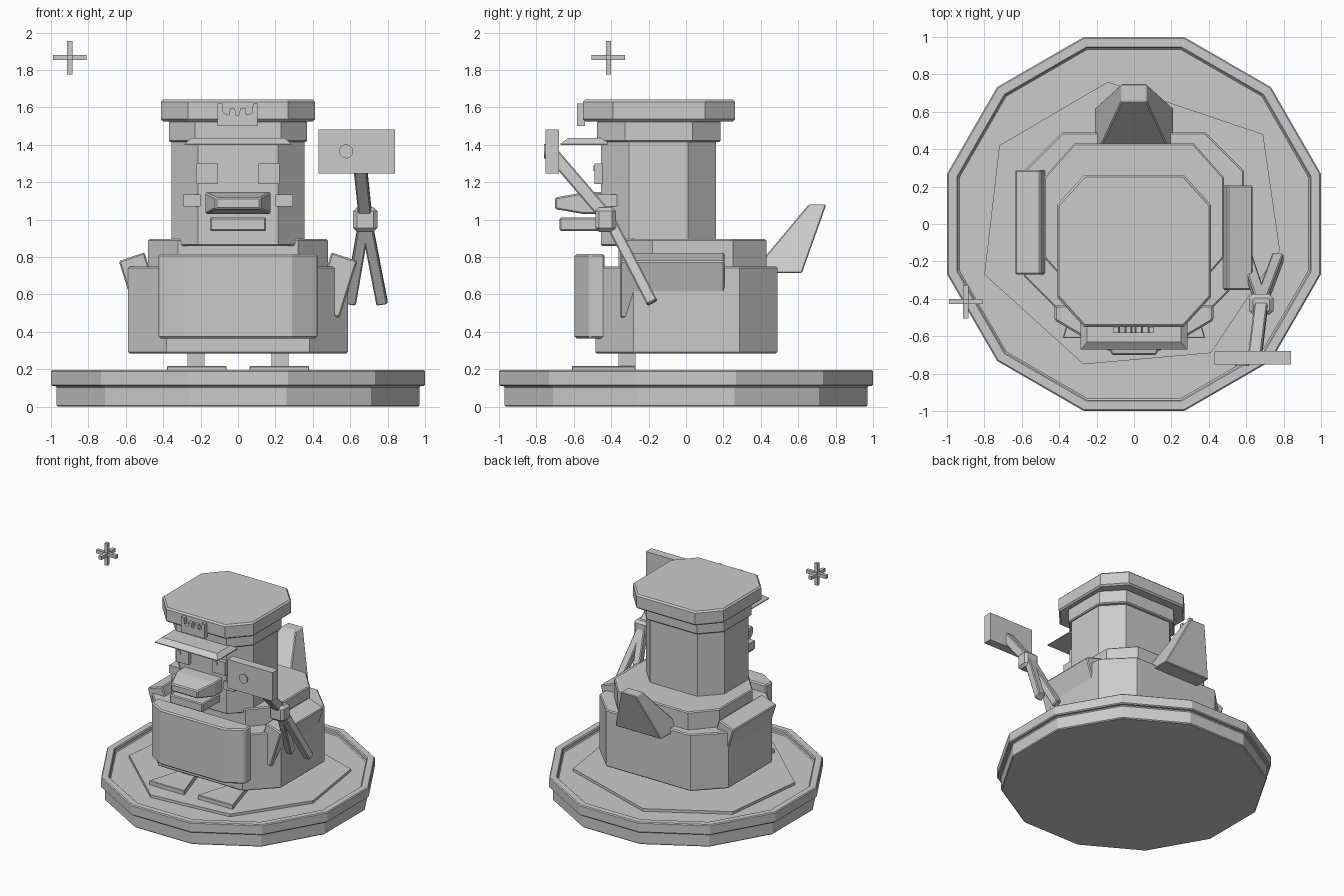
import bpy, bmesh, math
from mathutils import Vector

if "Cube" in bpy.data.objects:
    bpy.data.objects.remove(bpy.data.objects["Cube"])

GREY = bpy.data.materials.new("plain_grey")
GREY.diffuse_color = (0.6, 0.6, 0.6, 1)
GREY.use_nodes = True
GREY.node_tree.nodes["Principled BSDF"].inputs["Base Color"].default_value = GREY.diffuse_color


def loft(name, rings, bevel=0.0):
    """Join rings of 3D points into a closed solid, capped at both ends."""
    bm = bmesh.new()
    vs = [[bm.verts.new(p) for p in ring] for ring in rings]
    n = len(vs[0])
    for a, b in zip(vs, vs[1:]):
        for i in range(n):
            j = (i + 1) % n
            bm.faces.new((a[i], a[j], b[j], b[i]))
    bm.faces.new(vs[0])
    bm.faces.new(vs[-1])
    bmesh.ops.recalc_face_normals(bm, faces=bm.faces)
    me = bpy.data.meshes.new(name)
    bm.to_mesh(me)
    bm.free()
    me.materials.append(GREY)
    ob = bpy.data.objects.new(name, me)
    bpy.context.collection.objects.link(ob)
    if bevel:
        m = ob.modifiers.new("Bevel", 'BEVEL')
        m.width = bevel
        m.segments = 1
        m.limit_method = 'ANGLE'
        m.angle_limit = math.radians(50)
    return ob


def prism(name, pts, z0, z1, bevel=0.0):
    return loft(name, [[(x, y, z) for x, y in pts] for z in (z0, z1)], bevel)


def front_prism(name, pts, y0, y1, bevel=0.0):
    return loft(name, [[(x, y, z) for x, z in pts] for y in (y0, y1)], bevel)


def rect(x0, x1, y0, y1):
    return [(x0, y0), (x1, y0), (x1, y1), (x0, y1)]


def box(name, x, y, z, bevel=0.0):
    return prism(name, rect(*x, *y), *z, bevel)


def octagon(hx, y0, y1, cx, cy):
    """Rectangle with cut corners."""
    return [(-hx + cx, y0), (hx - cx, y0), (hx, y0 + cy), (hx, y1 - cy),
            (hx - cx, y1), (-hx + cx, y1), (-hx, y1 - cy), (-hx, y0 + cy)]


def polygon(n, r, turn=0.0):
    return [(r * math.cos(turn + math.tau * i / n), r * math.sin(turn + math.tau * i / n))
            for i in range(n)]


def bar(name, p, q, w, bevel=0.0):
    """Square bar between two points."""
    p, q = Vector(p), Vector(q)
    d = (q - p).normalized()
    u = Vector((1, 0, 0))
    u = (u - d * u.dot(d)).normalized() * w / 2
    v = d.cross(u)
    return loft(name, [[c + u + v, c - u + v, c - u - v, c + u - v] for c in (p, q)], bevel)


# twelve-sided base with a raised rim
steps = [(0.97, 0), (0.97, 0.11), (1, 0.11), (1, 0.195), (0.94, 0.195), (0.94, 0.16)]
loft("base", [[(x, y, z) for x, y in polygon(12, a / math.cos(math.pi / 12), math.pi / 12)]
              for a, z in steps], 0.007)

# irregular ground patch
prism("ground_patch", [(0.78, -0.14), (0.69, 0.48), (-0.14, 0.76), (-0.72, 0.42),
                       (-0.80, -0.27), (-0.27, -0.75), (0.41, -0.69)], 0.15, 0.182)

# body, shoulders and belly plate
prism("body", octagon(0.587, -0.485, 0.49, 0.205, 0.205), 0.285, 0.75, 0.008)
prism("shoulders", octagon(0.48, -0.36, 0.43, 0.16, 0.18), 0.74, 0.895, 0.008)
prism("belly", [(-0.425, -0.435), (-0.425, -0.515), (-0.29, -0.595),
                (0.29, -0.595), (0.425, -0.515), (0.425, -0.435)], 0.365, 0.815, 0.01)

# head, cap band and cap
prism("head", octagon(0.355, -0.455, 0.16, 0.14, 0.15), 0.86, 1.42, 0.006)
prism("cap_band", octagon(0.37, -0.475, 0.185, 0.14, 0.15), 1.415, 1.53, 0.008)
prism("cap", octagon(0.412, -0.55, 0.262, 0.145, 0.16), 1.525, 1.642, 0.012)

# cap brim, narrower on top
loft("brim", [[(x, y, 1.398) for x, y in rect(-0.285, 0.285, -0.672, -0.42)],
              [(x, y, 1.405) for x, y in rect(-0.285, 0.285, -0.672, -0.42)],
              [(x, y, 1.436) for x, y in rect(-0.25, 0.25, -0.63, -0.42)]])

# notched cap badge
badge = [(-0.11, 1.5), (0.105, 1.5), (0.105, 1.62), (0.08, 1.62), (0.075, 1.57),
         (0.045, 1.56), (0.04, 1.595), (0.012, 1.595), (0.006, 1.56), (-0.012, 1.56),
         (-0.016, 1.595), (-0.042, 1.595), (-0.048, 1.56), (-0.078, 1.57),
         (-0.083, 1.62), (-0.11, 1.62)]
front_prism("cap_badge", badge, -0.583, -0.54)

# beak
loft("upper_beak", [[(x, -0.44, z) for x, z in rect(-0.175, 0.175, 1.03, 1.148)],
                    [(x, -0.55, z) for x, z in rect(-0.175, 0.175, 1.03, 1.145)],
                    [(x, -0.70, z) for x, z in rect(-0.12, 0.12, 1.056, 1.118)]], 0.008)
box("lower_beak", (-0.15, 0.15), (-0.675, -0.44), (0.94, 1.01), 0.007)

# tail
loft("tail", [[(x, y, 0.715) for x, y in rect(-0.21, 0.21, 0.35, 0.62)],
              [(x, y, 1.08) for x, y in rect(-0.067, 0.067, 0.655, 0.75)]], 0.006)

# paired parts
for side, s in (("left", -1), ("right", 1)):
    def span(a, b):
        return tuple(sorted((s * a, s * b)))

    # legs and wedge feet
    box(side + "_leg", span(0.18, 0.27), (-0.36, -0.27), (0.18, 0.30))
    prism(side + "_foot", [(s * 0.06, -0.61), (s * 0.38, -0.61),
                           (s * 0.28, -0.27), (s * 0.17, -0.27)], 0.178, 0.217, 0.004)

    # tilted wing, the right one set further forward
    y0, y1 = (-0.27, 0.29) if s < 0 else (-0.352, 0.207)
    wing = [(0.50, 0.825), (0.637, 0.778), (0.542, 0.475), (0.405, 0.518)]
    front_prism(side + "_wing", [(s * x, z) for x, z in wing], y0, y1, 0.008)

    # eye, pupil and cheek
    box(side + "_eye", span(0.11, 0.222), (-0.488, -0.44), (1.19, 1.3))
    px = -0.193 if s < 0 else 0.143
    box(side + "_pupil", (px - 0.013, px + 0.013), (-0.495, -0.48), (1.26, 1.288))
    box(side + "_cheek", span(0.20, 0.295), (-0.472, -0.36), (1.07, 1.135))

# hand-held mallet: knot, shaft, head with boss, two trailing ends
prism("knot", [(0.68 + x, -0.43 + y) for x, y in octagon(0.065, -0.055, 0.055, 0.02, 0.02)],
      0.935, 1.065, 0.02)
bar("mallet_shaft", (0.682, -0.42, 1.01), (0.645, -0.72, 1.36), 0.07, 0.007)
box("mallet_head", (0.43, 0.84), (-0.75, -0.68), (1.247, 1.482))
front_prism("mallet_boss", [(0.578 + x, 1.365 + z) for x, z in polygon(12, 0.038)],
            -0.76, -0.74)
bar("trailing_end_inner", (0.68, -0.42, 1.02), (0.60, -0.18, 0.555), 0.06, 0.007)
bar("trailing_end_outer", (0.68, -0.42, 1.02), (0.77, -0.18, 0.555), 0.06, 0.007)

# floating sparkle made of three crossed bars
c = Vector((-0.90, -0.415, 1.866))
for axis in range(3):
    h = [0.014] * 3
    h[axis] = 0.09
    box("sparkle_bar_" + "xyz"[axis], (c.x - h[0], c.x + h[0]),
        (c.y - h[1], c.y + h[1]), (c.z - h[2], c.z + h[2]))
